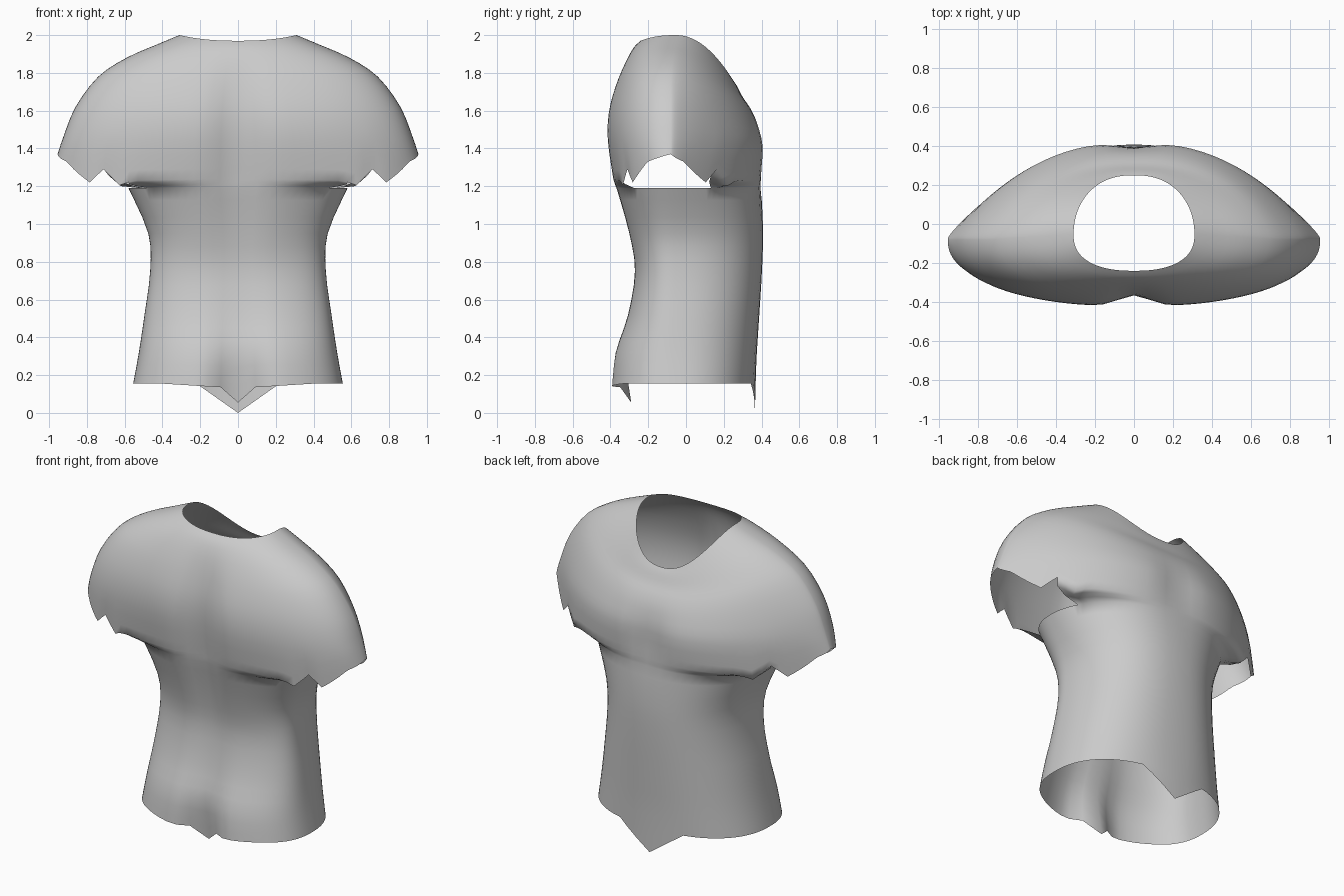
import bpy, bmesh, math

if "Cube" in bpy.data.objects:
    bpy.data.objects.remove(bpy.data.objects["Cube"])

COLS = 96      # columns around the body
STEPS = 3      # rings between two key sections

# Key sections: z side, z front, z back, half width, y side, y front, y back,
# front roundness, back roundness, centre groove, sleeve hem weight, column squeeze
TORSO = [(z, z, z, w, -0.05, f, b, 0.8, p, g, 0.0, 1.9) for z, w, f, b, p, g in [
    (0.155, 0.555, -0.410, 0.365, 0.85, 0.12),
    (0.32, 0.525, -0.388, 0.375, 0.85, 0.06),
    (0.52, 0.495, -0.318, 0.388, 0.85, 0.03),
    (0.75, 0.465, -0.280, 0.402, 0.85, 0.02),
    (0.95, 0.475, -0.312, 0.408, 0.90, 0.03),
    (1.19, 0.580, -0.380, 0.400, 1.10, 0.05)]]
SHOULDER = [s + (1.0,) for s in [
    (1.37, 1.37, 1.37, 0.955, -0.08, -0.390, 0.405, 0.86, 2.4, 0.055, 1.0),
    (1.46, 1.46, 1.43, 0.925, -0.08, -0.420, 0.418, 0.86, 2.2, 0.06, 0.15),
    (1.62, 1.59, 1.53, 0.86, -0.08, -0.415, 0.385, 0.86, 2.0, 0.05, 0.0),
    (1.78, 1.73, 1.61, 0.74, -0.08, -0.378, 0.345, 0.85, 1.6, 0.03, 0.0),
    (1.88, 1.85, 1.67, 0.59, -0.07, -0.328, 0.302, 0.85, 1.3, 0.01, 0.0),
    (1.95, 1.93, 1.73, 0.43, -0.06, -0.280, 0.270, 0.80, 1.1, 0.0, 0.0),
    (2.00, 1.97, 1.76, 0.31, -0.05, -0.240, 0.250, 0.80, 1.0, 0.0, 0.0)]]
KEYS = TORSO + SHOULDER
ARM = 5        # the arm openings lie above this key section

# Ragged sleeve hem: side angle in degrees, drop below the sleeve tip
HEM = [(0, 0), (20, 0.04), (37.5, 0.15), (45, 0.08), (52.5, 0.165), (58, 0.14), (90, 0.13)]


def hem_drop(a):
    for (a0, d0), (a1, d1) in zip(HEM, HEM[1:]):
        if a <= a1:
            return d0 + (d1 - d0) * (a - a0) / (a1 - a0)
    return HEM[-1][1]


def section(s):
    """Smoothly interpolated section at key position s."""
    i = min(int(s), len(KEYS) - 2)
    u = s - i
    a, b, c, d = (KEYS[min(max(k, 0), len(KEYS) - 1)] for k in (i - 1, i, i + 1, i + 2))
    # no smoothing across the arm opening
    if i == ARM:
        return [q + (r - q) * u for q, r in zip(b, c)]
    if i == ARM + 1:
        a = b
    if i == ARM - 1:
        d = c
    return [q + 0.5 * u * (r - p + u * (2 * p - 5 * q + 4 * r - t + u * (3 * (q - r) + t - p)))
            for p, q, r, t in zip(a, b, c, d)]


def side_angle(t):
    return math.degrees(math.asin(min(1.0, abs(math.sin(t)))))


def point(s, t):
    """Point on the shirt; t runs from the right side over the back centre."""
    zs, zf, zb, w, ys, yf, yb, pf, pb, groove, hem, squeeze = section(s)
    back = math.sin(t) > 0
    c = 1 - (1 - min(1.0, abs(math.cos(t)))) ** squeeze
    sn = math.sqrt(max(0.0, 1 - c * c))
    x = math.copysign(w * c ** 0.85, math.cos(t)) if c > 1e-6 else 0.0
    if back:
        zc, y = zb, ys + (yb - ys) * (0.75 * sn ** pb + 0.25 * sn)
    else:
        zc, y = zf, ys + (yf - ys) * sn ** pf
    z = zs + (zc - zs) * sn * sn - hem * hem_drop(side_angle(t))
    fade = max(0.0, 1 - s / 0.8)
    if back:
        y -= 0.03 * math.exp(-(x / 0.12) ** 2 - ((z - 1.38) / 0.15) ** 2)
        z -= 0.155 * fade * max(0.0, 1 - abs(x) / 0.22)     # pointed hem
    elif sn > 0.3:
        y += groove * math.exp(-(x / 0.11) ** 2)
        z -= fade * (0.075 * max(0.0, 1 - abs(x) / 0.09) + 0.025 * max(0.0, 1 - abs(x) / 0.4))
    return x, y, z


# Shirt shell lofted from hem to neckline
bm = bmesh.new()
rows = (len(KEYS) - 1) * STEPS + 1
grid = [[bm.verts.new(point(r / STEPS, 2 * math.pi * k / COLS)) for k in range(COLS)]
        for r in range(rows)]
for r in range(rows - 1):
    for k in range(COLS):
        t = 2 * math.pi * (k + 0.5) / COLS
        limit = 46 if math.sin(t) > 0 else 56
        # leave the arm openings free
        if ARM * STEPS <= r < (ARM + 1) * STEPS and side_angle(t) < limit:
            continue
        n = (k + 1) % COLS
        bm.faces.new((grid[r][k], grid[r][n], grid[r + 1][n], grid[r + 1][k]))
bmesh.ops.delete(bm, geom=[v for v in bm.verts if not v.link_faces], context='VERTS')
for f in bm.faces:
    f.smooth = True

mesh = bpy.data.meshes.new("shirt")
bm.to_mesh(mesh)
bm.free()
shirt = bpy.data.objects.new("shirt", mesh)
bpy.context.collection.objects.link(shirt)

cloth = bpy.data.materials.new("grey cloth")
cloth.diffuse_color = (0.6, 0.6, 0.6, 1)
cloth.use_nodes = True
cloth.node_tree.nodes["Principled BSDF"].inputs["Base Color"].default_value = cloth.diffuse_color
mesh.materials.append(cloth)
